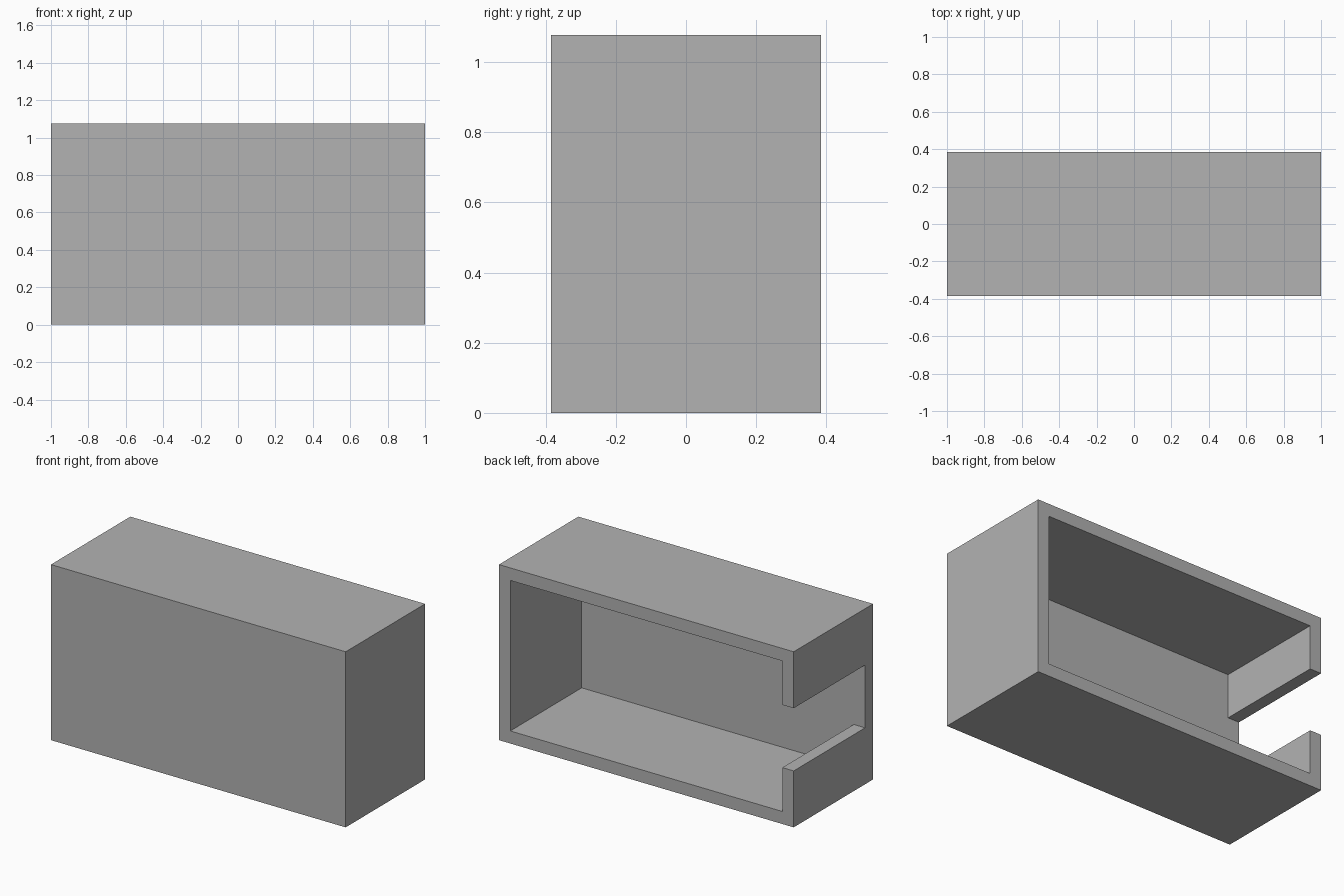
import bpy
import bmesh

old = bpy.data.objects.get("Cube")
if old:
    bpy.data.objects.remove(old, do_unlink=True)

# The wall thickness is the module for every size
U = 1 / 13
W, D, H = 26 * U, 10 * U, 14 * U

grey = bpy.data.materials.new("plain grey")
grey.use_nodes = True
grey.diffuse_color = (0.448, 0.448, 0.448, 1)
grey.node_tree.nodes["Principled BSDF"].inputs["Base Color"].default_value = grey.diffuse_color


def extrude_profile(name, outline, y0, y1):
    """Solid from an x-z outline, extruded from y0 to y1."""
    bm = bmesh.new()
    face = bm.faces.new([bm.verts.new((x, y0, z)) for x, z in outline])
    moved = bmesh.ops.extrude_face_region(bm, geom=[face])["geom"]
    verts = [v for v in moved if isinstance(v, bmesh.types.BMVert)]
    bmesh.ops.translate(bm, vec=(0, y1 - y0, 0), verts=verts)
    bmesh.ops.recalc_face_normals(bm, faces=bm.faces)
    mesh = bpy.data.meshes.new(name)
    bm.to_mesh(mesh)
    bm.free()
    mesh.materials.append(grey)
    obj = bpy.data.objects.new(name, mesh)
    bpy.context.collection.objects.link(obj)
    return obj


# Outer block
x, xi = W / 2, W / 2 - U
case = extrude_profile("open_back_case", [(-x, 0), (x, 0), (x, H), (-x, H)], -D / 2, D / 2)

# Cavity open at the back, with a slot through the -x side wall
low, high = 4.5 * U, 9.5 * U
out = -x - U
cavity = extrude_profile("cavity_cutter", [
    (-xi, U), (xi, U), (xi, H - U), (-xi, H - U),
    (-xi, high), (out, high), (out, low), (-xi, low)],
    -D / 2 + U, D / 2 + U)
cavity.hide_render = True

cut = case.modifiers.new("hollow", "BOOLEAN")
cut.operation = "DIFFERENCE"
cut.solver = "EXACT"
cut.object = cavity

# Apply the cut and discard the cutter
bpy.context.view_layer.objects.active = case
bpy.ops.object.modifier_apply(modifier=cut.name)
bpy.data.objects.remove(cavity, do_unlink=True)
